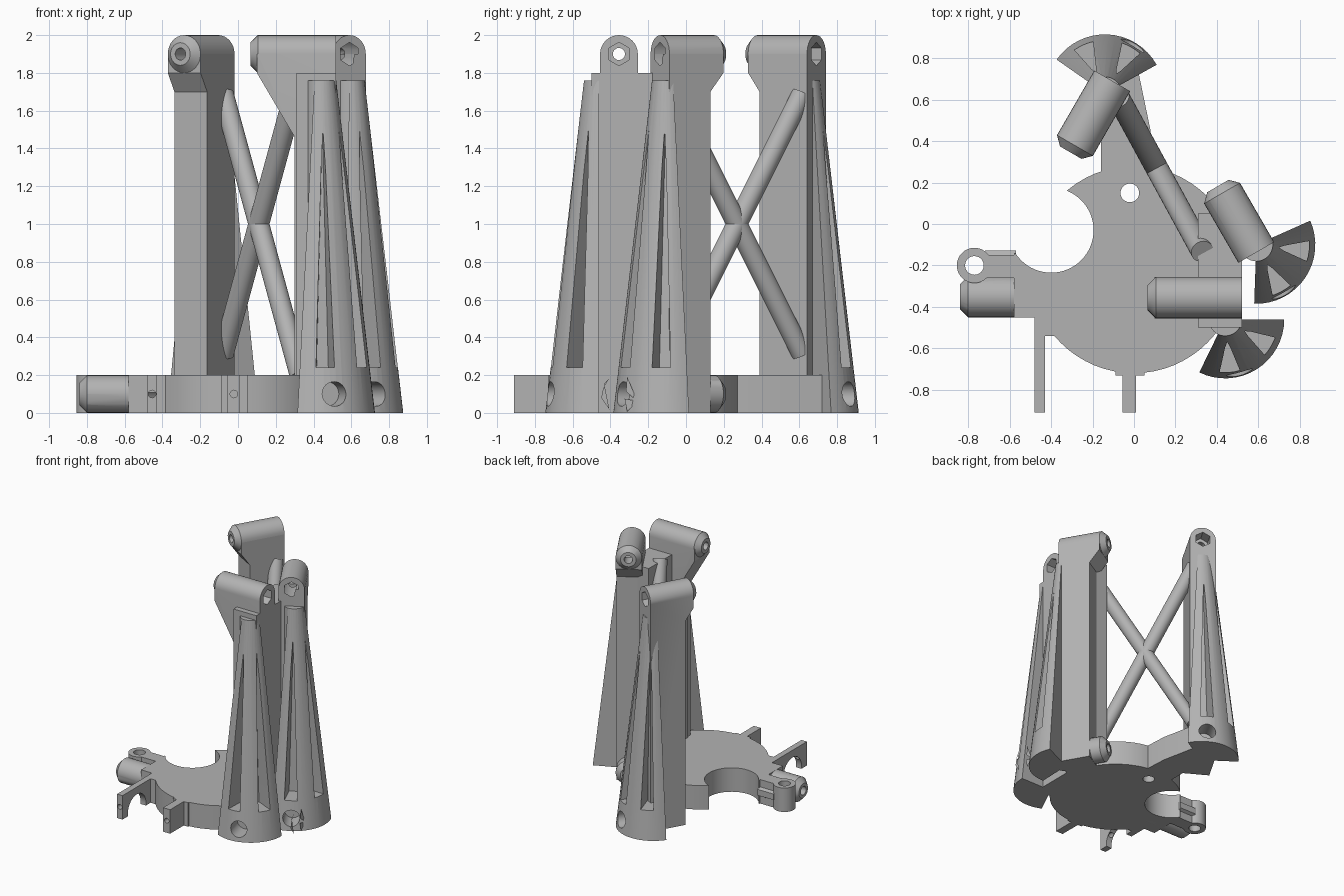
import bpy, bmesh, math
from math import cos, sin, radians, pi
from mathutils import Vector, Matrix

cube = bpy.data.objects.get("Cube")
if cube:
    bpy.data.objects.remove(cube)

grey = bpy.data.materials.new("matte_grey")
grey.use_nodes = True
colour = (0.45, 0.45, 0.45, 1)
grey.diffuse_color = colour
grey.node_tree.nodes["Principled BSDF"].inputs["Base Color"].default_value = colour


def finish(name, bm):
    bmesh.ops.recalc_face_normals(bm, faces=bm.faces)
    mesh = bpy.data.meshes.new(name)
    bm.to_mesh(mesh)
    bm.free()
    mesh.materials.append(grey)
    ob = bpy.data.objects.new(name, mesh)
    bpy.context.collection.objects.link(ob)
    return ob


def prism(name, points, low, high):
    """Extrude a flat outline upward."""
    bm = bmesh.new()
    face = bm.faces.new([bm.verts.new((x, y, low)) for x, y in points])
    out = bmesh.ops.extrude_face_region(bm, geom=[face])
    verts = [g for g in out["geom"] if isinstance(g, bmesh.types.BMVert)]
    bmesh.ops.translate(bm, verts=verts, vec=(0, 0, high - low))
    return finish(name, bm)


def box(name, x0, x1, y0, y1, z0=0, z1=0.2):
    return prism(name, [(x0, y0), (x1, y0), (x1, y1), (x0, y1)], z0, z1)


def hull(name, points):
    bm = bmesh.new()
    for p in points:
        bm.verts.new(p)
    bmesh.ops.convex_hull(bm, input=bm.verts)
    return finish(name, bm)


def rod(name, start, end, r, r2=None, sides=32):
    """Cylinder or cone between two points."""
    a, b = Vector(start), Vector(end)
    bm = bmesh.new()
    turn = (b - a).to_track_quat("Z", "Y").to_matrix().to_4x4()
    bmesh.ops.create_cone(bm, cap_ends=True, segments=sides, radius1=r,
                          radius2=r if r2 is None else r2, depth=(b - a).length,
                          matrix=Matrix.Translation((a + b) / 2) @ turn)
    return finish(name, bm)


def combine(target, others, operation="DIFFERENCE"):
    """Bake booleans into the target and remove the helpers."""
    for other in others:
        mod = target.modifiers.new("bool", "BOOLEAN")
        mod.operation, mod.solver, mod.object = operation, "EXACT", other
    bpy.context.view_layer.update()
    graph = bpy.context.evaluated_depsgraph_get()
    mesh = bpy.data.meshes.new_from_object(target.evaluated_get(graph))
    target.modifiers.clear()
    target.data = mesh
    for other in others:
        bpy.data.objects.remove(other)
    return target


def capped_rod(name, start, end, r=0.1):
    """Rod with a chamfered far end."""
    a, b = Vector(start), Vector(end)
    neck = b - (b - a).normalized() * 0.04
    body = rod(name, a, neck, r)
    return combine(body, [rod("cap", neck, b, r, 0.06)], "UNION")


# Base plate: disc, side arm, rear link and small lugs
plate = rod("base_plate", (0, -0.22, 0), (0, -0.22, 0.2), 0.5, sides=64)
link = [(-0.16, 0.1), (0.1, 0.1), (0.08, 0.45), (0.02, 0.74), (-0.16, 0.7)]
combine(plate, [
    box("arm", -0.58, 0, -0.45, -0.14),
    box("corner", -0.48, -0.2, -0.54, -0.3),
    box("lug", -0.09, 0.05, -0.73, -0.5),
    box("ring_web", -0.77, -0.5, -0.26, -0.15),
    prism("link", link, 0, 0.2),
    rod("ring", (-0.77, -0.2, 0), (-0.77, -0.2, 0.2), 0.085),
    capped_rod("end", (-0.4, -0.35, 0.1), (-0.84, -0.35, 0.1)),
], "UNION")
combine(plate, [
    rod("bite", (-0.4, -0.03, -1), (-0.4, -0.03, 1), 0.205, sides=64),
    rod("hole", (-0.02, 0.15, -1), (-0.02, 0.15, 1), 0.045),
    rod("ring_hole", (-0.77, -0.2, -1), (-0.77, -0.2, 1), 0.045),
    rod("bolt_hole", (-1, -0.35, 0.1), (-0.7, -0.35, 0.1), 0.035),
])
rod("arm_nut", (-0.72, -0.17, 0.1), (-0.57, -0.17, 0.1), 0.05, sides=6)

# Front tabs, the long one with an arched notch
long_tab = box("long_front_tab", -0.48, -0.43, -0.91, -0.4)
combine(long_tab, [
    rod("notch", (-1, -0.72, 0.02), (0, -0.72, 0.02), 0.12),
    rod("pin", (-0.455, -1, 0.1), (-0.455, -0.8, 0.1), 0.02),
])
short_tab = box("short_front_tab", -0.055, 0.01, -0.91, -0.65)
combine(short_tab, [rod("pin", (-0.022, -1, 0.1), (-0.022, -0.8, 0.1), 0.02)])


def tower(name, centre, fan, bore):
    """Tapered half-cone leg with two long grooves and a bore at the foot."""
    cx, cy = centre

    def at(r, angle, z):
        return (cx + r * cos(radians(angle)), cy + r * sin(radians(angle)), z)

    steps = [fan - 58 + 116 * i / 16 for i in range(17)]
    pts = [at(r, a, z) for r, z in ((0.285, 0), (0.08, 1.76)) for a in steps]
    pts += [at(0, 0, 0), at(0, 0, 1.76)]
    leg = hull(name, pts)
    combine(leg, [rod("core", at(0, 0, 0), at(0, 0, 1.76), 0.08)], "UNION")
    cutters = []
    for side in (-27, 27):
        a = fan + side
        base = [at(r, a + s * spread, 0.24) for r, spread in ((0.09, 20), (0.45, 9))
                for s in (-1, 1)]
        cutters.append(hull("groove", base + [at(0.07, a, 1.5), at(0.45, a, 1.5)]))
    cutters.append(rod("bore", at(0.12, bore, 0.1), at(0.5, bore, 0.1), 0.065))
    return combine(leg, cutters)


def head(name, origin, angle, back, wall, low, end, tip):
    """Upright wall that flares into a round-topped clamp head."""
    o = Vector((origin[0], origin[1], 0))
    d = Vector((cos(radians(angle)), sin(radians(angle)), 0))
    side = Vector((-d.y, d.x, 0)) * 0.1

    def p(u, z):
        return o + d * u + Vector((0, 0, z))

    profile = [(back, 0), (wall, 0), (wall, low), (end, 1.8), (end, 1.9), (back, 1.9)]
    bm = bmesh.new()
    face = bm.faces.new([bm.verts.new(p(u, z) - side) for u, z in profile])
    out = bmesh.ops.extrude_face_region(bm, geom=[face])
    verts = [g for g in out["geom"] if isinstance(g, bmesh.types.BMVert)]
    bmesh.ops.translate(bm, verts=verts, vec=side * 2)
    body = finish(name, bm)
    combine(body, [capped_rod("barrel", p(back, 1.9), p(tip, 1.9))], "UNION")
    return combine(body, [
        rod("bolt", p(back - 0.1, 1.9), p(tip + 0.1, 1.9), 0.032),
        rod("hex", p(back - 0.1, 1.9), p(back + 0.1, 1.9), 0.062, sides=6),
    ])


# Three legs and their heads
tower("rear_tower", (-0.14, 0.63), 87, 60)
tower("front_tower", (0.44, -0.46), -58, -75)
tower("side_tower", (0.59, -0.1), -34, -60)
head("rear_head", (-0.14, 0.63), 240, -0.07, 0.22, 1.7, 0.29, 0.33)
head("front_head", (0.45, -0.355), 180, -0.07, 0.15, 1.46, 0.35, 0.385)
head("side_head", (0.58, -0.12), 120, -0.02, 0.23, 1.7, 0.31, 0.35)

# Web joining the two front legs
box("tower_web", 0.31, 0.52, -0.5, 0.05, 0, 1.8)
box("tower_web_step", 0.33, 0.52, -0.45, -0.3, 1.75, 1.83)

# Foot clamps
foot = capped_rod("side_foot_clamp", (0.4, -0.35, 0.1), (0.84, -0.35, 0.1))
combine(foot, [rod("hole", (0.7, -0.35, 0.1), (1, -0.35, 0.1), 0.035)])
foot = capped_rod("inner_foot_clamp", (0.58, -0.12, 0.1), (0.405, 0.183, 0.1))
combine(foot, [rod("hole", (0.455, 0.096, 0.1), (0.355, 0.27, 0.1), 0.035)])

# Crossed braces
middle = Vector((0.11, 0.27, 1.0))
for label, s in (("falling_brace", 1), ("rising_brace", -1)):
    run = Vector((-0.18, 0.33, 0.66 * s))
    rod(label, middle + run * 1.04, middle - run * 1.22, 0.055)

# Smooth the round surfaces, keep edges sharp
for ob in bpy.context.view_layer.objects:
    ob.select_set(ob.type == "MESH")
    if ob.type == "MESH":
        bpy.context.view_layer.objects.active = ob
bpy.ops.object.shade_smooth_by_angle(angle=radians(30))
